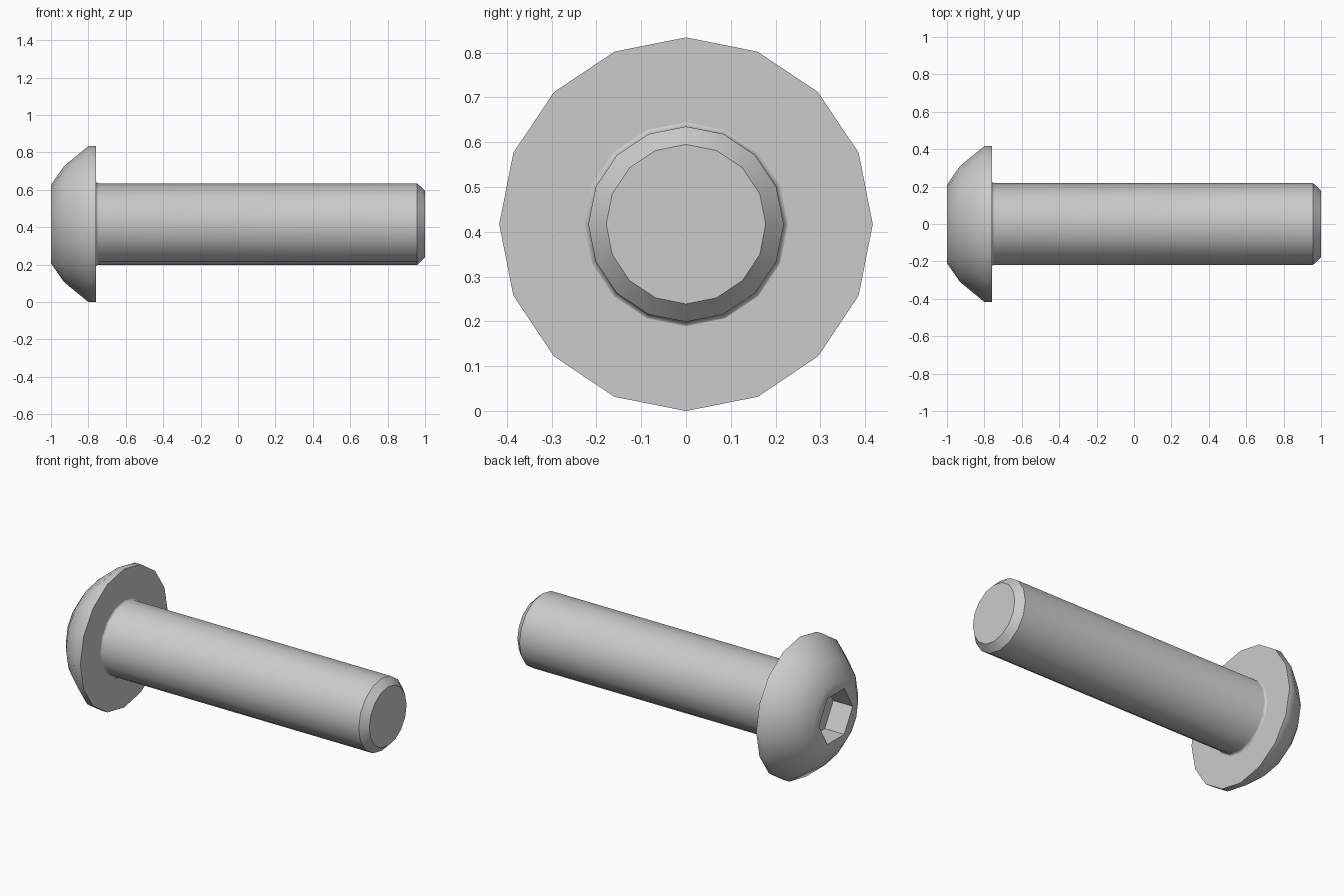
import bpy, bmesh
from math import pi, cos, sin, radians

cube = bpy.data.objects.get("Cube")
if cube:
    bpy.data.objects.remove(cube, do_unlink=True)

SIDES = 16
AXIS_Z = 0.417          # height of the bolt's axis

steel = bpy.data.materials.new("plain grey steel")
steel.use_nodes = True
grey = (0.6, 0.6, 0.6, 1)
steel.diffuse_color = grey
steel.node_tree.nodes["Principled BSDF"].inputs["Base Color"].default_value = grey


def ring(bm, x, r, n=SIDES):
    """Ring of vertices around the x axis."""
    return [bm.verts.new((x, r * cos(2 * pi * i / n), AXIS_Z + r * sin(2 * pi * i / n)))
            for i in range(n)]


def skin(bm, rings):
    """Join successive rings with quads."""
    for a, b in zip(rings, rings[1:]):
        n = len(a)
        for i in range(n):
            j = (i + 1) % n
            bm.faces.new((a[i], a[j], b[j], b[i]))


def loop_edges(bm, loop):
    return [bm.edges.get((loop[i - 1], loop[i])) for i in range(len(loop))]


def finish(bm, name, angle):
    bmesh.ops.recalc_face_normals(bm, faces=bm.faces[:])
    mesh = bpy.data.meshes.new(name)
    bm.to_mesh(mesh)
    bm.free()
    mesh.materials.append(steel)
    obj = bpy.data.objects.new(name, mesh)
    bpy.context.collection.objects.link(obj)
    bpy.ops.object.select_all(action='DESELECT')
    obj.select_set(True)
    bpy.context.view_layer.objects.active = obj
    bpy.ops.object.shade_smooth_by_angle(angle=radians(angle))


# Domed head with a hexagonal socket
bm = bmesh.new()
dome = [ring(bm, x, r) for x, r in
        ((-1, 0.21), (-0.93, 0.31), (-0.8, 0.417), (-0.76, 0.417))]
skin(bm, dome)
bm.faces.new(dome[-1])
socket = [ring(bm, x, 0.16, 6) for x in (-1, -0.87)]
skin(bm, socket)
bm.faces.new(socket[-1])
bmesh.ops.triangle_fill(bm, use_beauty=True,
                        edges=loop_edges(bm, dome[0]) + loop_edges(bm, socket[0]))
finish(bm, "bolt_head", 41)

# Shank with a small fillet under the head and a chamfered tip
bm = bmesh.new()
fillet = [(-0.745 - 0.017 * cos(t), 0.235 - 0.017 * sin(t))
          for t in (0, pi / 6, pi / 3, pi / 2)]
shank = [ring(bm, x, r) for x, r in fillet + [(0.958, 0.218), (1, 0.178)]]
skin(bm, shank)
bm.faces.new(shank[0])
bm.faces.new(shank[-1])
finish(bm, "bolt_shank", 35)
